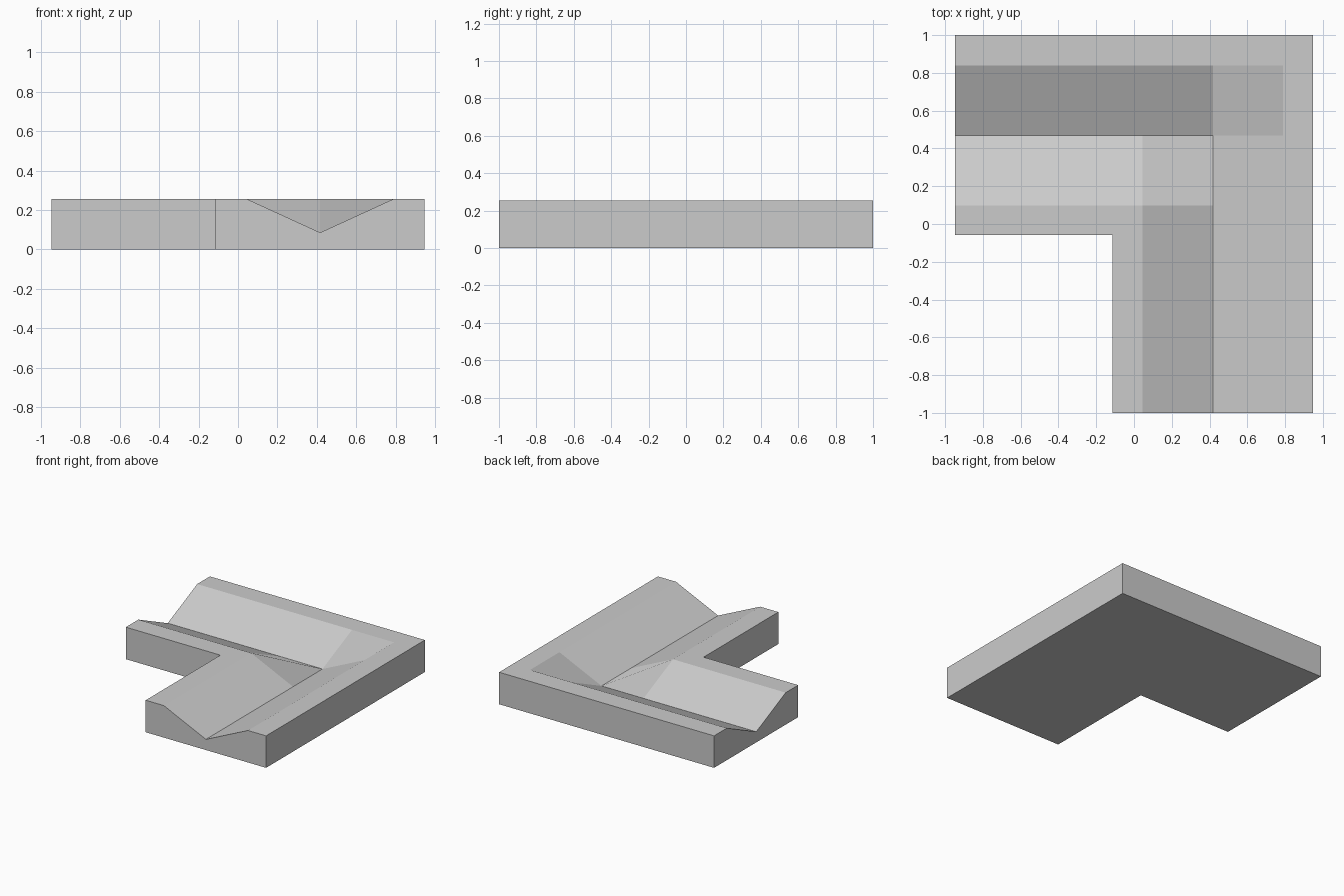
import bpy
import bmesh

if "Cube" in bpy.data.objects:
    bpy.data.objects.remove(bpy.data.objects["Cube"])

TOP, VALLEY = 0.255, 0.085          # block height and groove bottom
CX, CY, HALF = 0.417, 0.469, 0.371  # groove centre lines and half width
XS = [-0.948, -0.114, CX - HALF, CX, CX + HALF, 0.948]
YS = [-1.0, -0.059, CY - HALF, CY, CY + HALF, 1.0]


def height(x, y):
    """V-groove depth, mitred where the two legs meet."""
    d = abs(max(x - CX, y - CY))
    return VALLEY + (TOP - VALLEY) * min(d / HALF, 1.0)


bm = bmesh.new()

# Grooved top surface of the L, leaving out the notched corner
grid = [[bm.verts.new((x, y, height(x, y))) for y in YS] for x in XS]
for i in range(len(XS) - 1):
    for j in range(len(YS) - 1):
        if i == 0 and j == 0:
            continue
        bm.faces.new((grid[i][j], grid[i + 1][j], grid[i + 1][j + 1], grid[i][j + 1]))
bmesh.ops.delete(bm, geom=[v for v in bm.verts if not v.link_faces], context='VERTS')

# Side walls dropped to the ground
rim = [e for e in bm.edges if e.is_boundary]
walls = bmesh.ops.extrude_edge_only(bm, edges=rim)["geom"]
for v in walls:
    if isinstance(v, bmesh.types.BMVert):
        v.co.z = 0.0

# Flat underside
bmesh.ops.holes_fill(bm, edges=[e for e in bm.edges if e.is_boundary], sides=0)
bmesh.ops.recalc_face_normals(bm, faces=bm.faces)

mesh = bpy.data.meshes.new("gutter_corner")
bm.to_mesh(mesh)
bm.free()
bpy.context.collection.objects.link(bpy.data.objects.new("gutter_corner", mesh))
